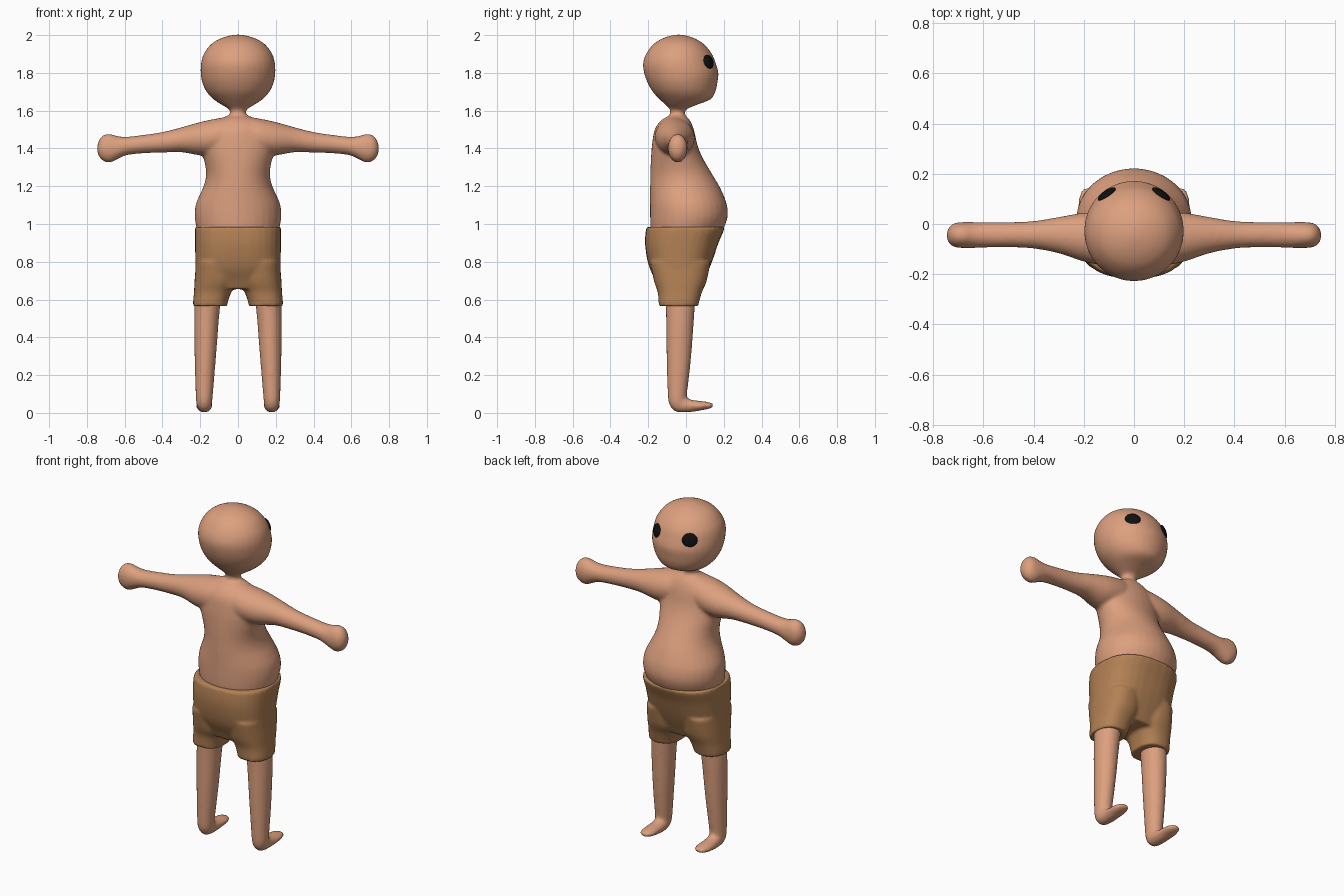
import bpy, bmesh, math
from mathutils import Vector, Matrix


def material(name, rgb):
    m = bpy.data.materials.new(name)
    m.diffuse_color = (*rgb, 1)
    return m


def spline(keys, steps=4):
    """Catmull-Rom interpolation of the key rings."""
    out = []
    for i in range(len(keys) - 1):
        p = [keys[max(0, min(len(keys) - 1, i + k))] for k in (-1, 0, 1, 2)]
        for s in range(steps):
            t = s / steps
            out.append([0.5 * (2 * b + (c - a) * t + (2 * a - 5 * b + 4 * c - d) * t * t
                               + (3 * b - a - 3 * c + d) * t ** 3) for a, b, c, d in zip(*p)])
    return out + [list(keys[-1])]


def loft(bm, axis, keys, power=2.0, mirror=False, n=32):
    """Closed skin through rings (position on axis, then low/high bounds on the other two axes)."""
    u, v = [k for k in range(3) if k != axis]
    rows = []
    for pos, u0, u1, v0, v1 in spline(keys):
        row = []
        for i in range(n):
            a = 2 * math.pi * i / n
            c, s = math.cos(a), math.sin(a)
            co = Vector((0, 0, 0))
            co[axis] = pos
            co[u] = (u0 + u1) / 2 + (u1 - u0) / 2 * math.copysign(abs(c) ** (2 / power), c)
            co[v] = (v0 + v1) / 2 + (v1 - v0) / 2 * math.copysign(abs(s) ** (2 / power), s)
            if mirror:
                co.x = -co.x
            row.append(bm.verts.new(co))
        rows.append(row)
    faces = [bm.faces.new((p[i], p[(i + 1) % n], q[(i + 1) % n], q[i]))
             for p, q in zip(rows, rows[1:]) for i in range(n)]
    faces += [bm.faces.new(rows[0][::-1]), bm.faces.new(rows[-1])]
    bmesh.ops.recalc_face_normals(bm, faces=faces)


def finish(bm, name, mat, voxel=None, smooth=0):
    me = bpy.data.meshes.new(name)
    bm.to_mesh(me)
    bm.free()
    me.materials.append(mat)
    for p in me.polygons:
        p.use_smooth = True
    ob = bpy.data.objects.new(name, me)
    bpy.context.collection.objects.link(ob)
    if voxel:
        r = ob.modifiers.new("fuse", 'REMESH')
        r.mode, r.voxel_size, r.use_smooth_shade = 'VOXEL', voxel, True
        s = ob.modifiers.new("soften", 'SMOOTH')
        s.factor, s.iterations = 0.5, smooth
    return ob


skin = material("skin", (0.72, 0.35, 0.21))
cloth = material("cloth", (0.45, 0.22, 0.09))
black = material("black", (0.005, 0.005, 0.005))

# Body: head, torso, arms, legs and feet fused together
bm = bmesh.new()
head = [(1.54, .05, -.09, .0), (1.58, .042, -.085, -.005), (1.605, .045, -.085, .0),
        (1.63, .085, -.108, .055), (1.66, .13, -.14, .13), (1.7, .167, -.177, .156),
        (1.75, .19, -.205, .167), (1.8, .198, -.222, .172), (1.85, .196, -.228, .158),
        (1.9, .182, -.212, .138), (1.95, .145, -.175, .098), (1.98, .098, -.13, .052),
        (1.997, .045, -.082, .005), (2.003, .008, -.048, -.032)]
loft(bm, 2, [(z, -w, w, a, b) for z, w, a, b in head])
torso = [(.88, .17, -.16, .12), (.94, .205, -.18, .165), (.98, .22, -.188, .2),
         (1.04, .23, -.19, .221), (1.1, .225, -.19, .217), (1.15, .205, -.19, .2),
         (1.2, .182, -.19, .177), (1.25, .17, -.189, .147), (1.3, .172, -.188, .117),
         (1.36, .185, -.185, .084), (1.42, .195, -.18, .06), (1.5, .18, -.166, .042),
         (1.55, .11, -.13, .02), (1.575, .05, -.085, -.005)]
loft(bm, 2, [(z, -w, w, a, b) for z, w, a, b in torso])
arm = [(.06, -.16, .035, 1.37, 1.567), (.12, -.165, .045, 1.365, 1.557), (.2, -.15, .045, 1.363, 1.54),
       (.3, -.117, .028, 1.38, 1.512), (.4, -.098, .012, 1.378, 1.487), (.5, -.093, .008, 1.374, 1.472),
       (.59, -.094, .008, 1.364, 1.462), (.64, -.096, .008, 1.342, 1.466), (.68, -.096, .008, 1.324, 1.478),
       (.715, -.092, .004, 1.334, 1.47), (.737, -.076, -.014, 1.358, 1.443), (.747, -.05, -.04, 1.39, 1.41)]
leg = [(.75, .07, .21, -.12, .06), (.55, .096, .231, -.107, .046), (.3, .116, .23, -.103, .028),
       (.12, .131, .225, -.098, .008), (.06, .136, .222, -.093, .0), (.025, .145, .213, -.078, -.005),
       (.003, .165, .19, -.05, -.02)]
foot = [(-.07, .16, .2, .02, .06), (-.04, .14, .217, .003, .09), (.0, .137, .219, .002, .078),
        (.04, .137, .221, .006, .068), (.09, .136, .222, .015, .062), (.125, .143, .215, .022, .056),
        (.148, .165, .193, .034, .047)]
for side in (False, True):
    loft(bm, 0, arm, mirror=side)
    loft(bm, 2, leg, mirror=side)
    loft(bm, 1, foot, mirror=side)
finish(bm, "body", skin, .010, 8)

# Shorts: seat and two trouser legs
bm = bmesh.new()
seat = [(.655, .15, -.14, .075), (.7, .2, -.16, .095), (.76, .224, -.19, .122), (.82, .226, -.207, .145),
        (.9, .228, -.217, .172), (.965, .229, -.213, .2), (.985, .226, -.208, .203)]
loft(bm, 2, [(z, -w, w, a, b) for z, w, a, b in seat], power=2.5)
trouser = [(.565, .055, .237, -.143, .064), (.585, .054, .238, -.145, .069), (.64, .035, .233, -.15, .085),
           (.7, .005, .23, -.17, .11), (.8, .01, .222, -.19, .13)]
for side in (False, True):
    loft(bm, 2, trouser, power=2.4, mirror=side)
finish(bm, "shorts", cloth, .009, 5)

# Eyes: flattened ovals set on the face
for name, sx in (("left_eye", -1), ("right_eye", 1)):
    bm = bmesh.new()
    bmesh.ops.create_uvsphere(bm, u_segments=24, v_segments=16, radius=1)
    turn = Vector((sx * .55, .80, .2)).to_track_quat('Y', 'Z').to_matrix().to_4x4()
    bmesh.ops.transform(bm, verts=bm.verts, matrix=Matrix.Translation((sx * .108, .119, 1.857))
                        @ turn @ Matrix.Diagonal((.042, .014, .039, 1)))
    finish(bm, name, black)
